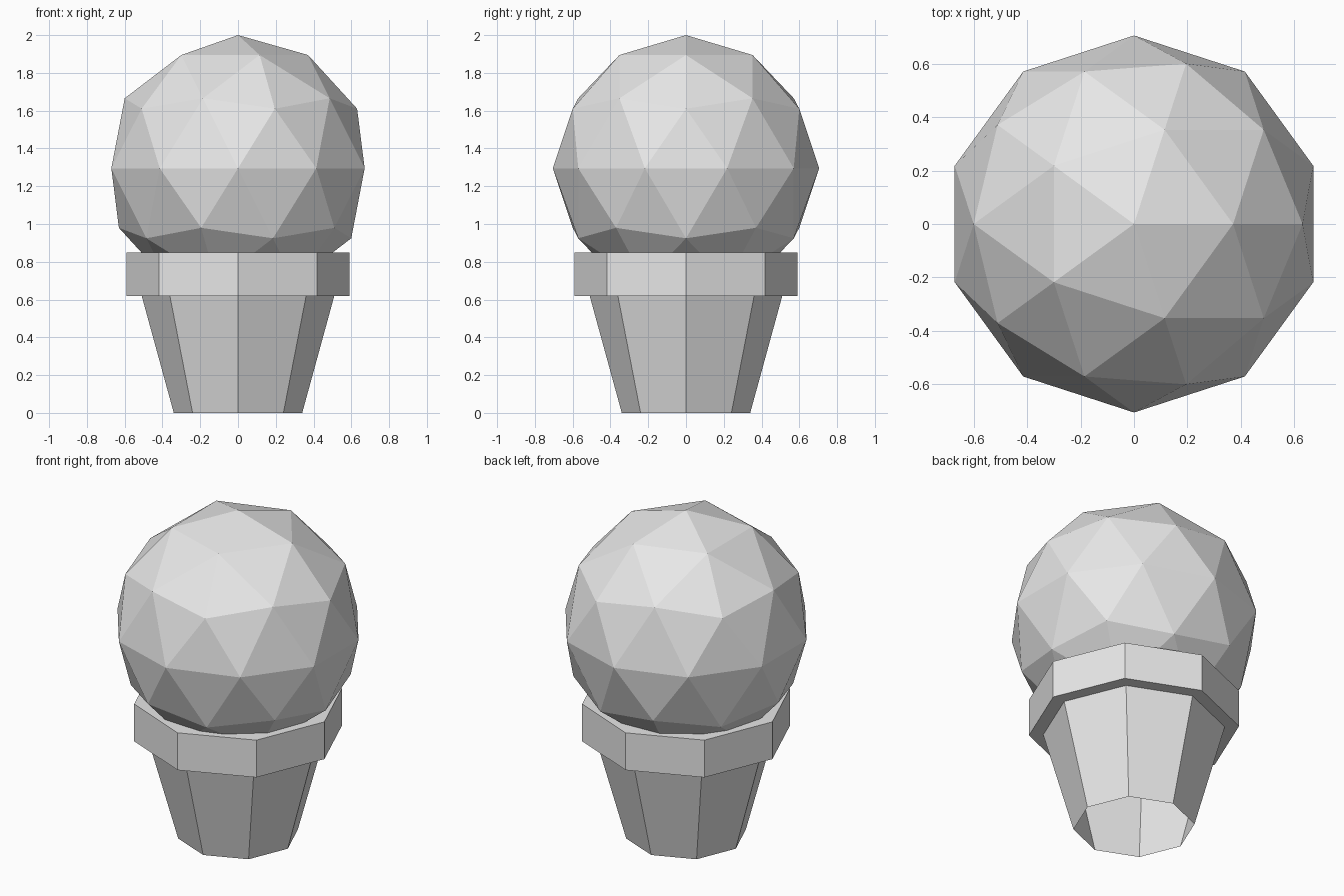
import bpy, bmesh, math
from mathutils import Vector

cube = bpy.data.objects.get("Cube")
if cube:
    bpy.data.objects.remove(cube, do_unlink=True)

GREY = (0.8, 0.8, 0.8, 1.0)
grey = bpy.data.materials.new("plain grey")
grey.use_nodes = True
grey.diffuse_color = GREY
grey.node_tree.nodes["Principled BSDF"].inputs["Base Color"].default_value = GREY


def finish(bm, name):
    """Turn a bmesh into a flat-shaded grey object."""
    mesh = bpy.data.meshes.new(name)
    bm.to_mesh(mesh)
    bm.free()
    mesh.materials.append(grey)
    obj = bpy.data.objects.new(name, mesh)
    bpy.context.collection.objects.link(obj)
    return obj


def lathe(name, profile, sides=8):
    """Revolve a (radius, height) profile, listed from the bottom up."""
    bm = bmesh.new()
    verts = [bm.verts.new((r, 0, z)) for r, z in profile]
    edges = [bm.edges.new(pair) for pair in zip(verts, verts[1:])]
    bmesh.ops.spin(bm, geom=verts + edges, cent=(0, 0, 0), axis=(0, 0, 1),
                   angle=math.tau, steps=sides, use_merge=False)
    bmesh.ops.remove_doubles(bm, verts=bm.verts, dist=0.0005)
    bmesh.ops.recalc_face_normals(bm, faces=bm.faces)
    # Make the side walls face outward
    wall = max(bm.faces, key=lambda f: abs(f.normal.xy.dot(f.calc_center_median().xy)))
    if wall.normal.xy.dot(wall.calc_center_median().xy) < 0:
        bmesh.ops.reverse_faces(bm, faces=bm.faces)
    return finish(bm, name)


# Tapered wafer cup, open underneath
lathe("wafer_cup", [(0.34, 0), (0.51, 0.62)])

# Wide rim with a flat top
lathe("wafer_rim", [(0.51, 0.62), (0.59, 0.62), (0.59, 0.85), (0, 0.85)])

# Faceted scoop
bm = bmesh.new()
bmesh.ops.create_icosphere(bm, subdivisions=2, radius=0.705)
bmesh.ops.translate(bm, verts=bm.verts, vec=Vector((0, 0, 1.295)))
finish(bm, "ice_cream_scoop")
